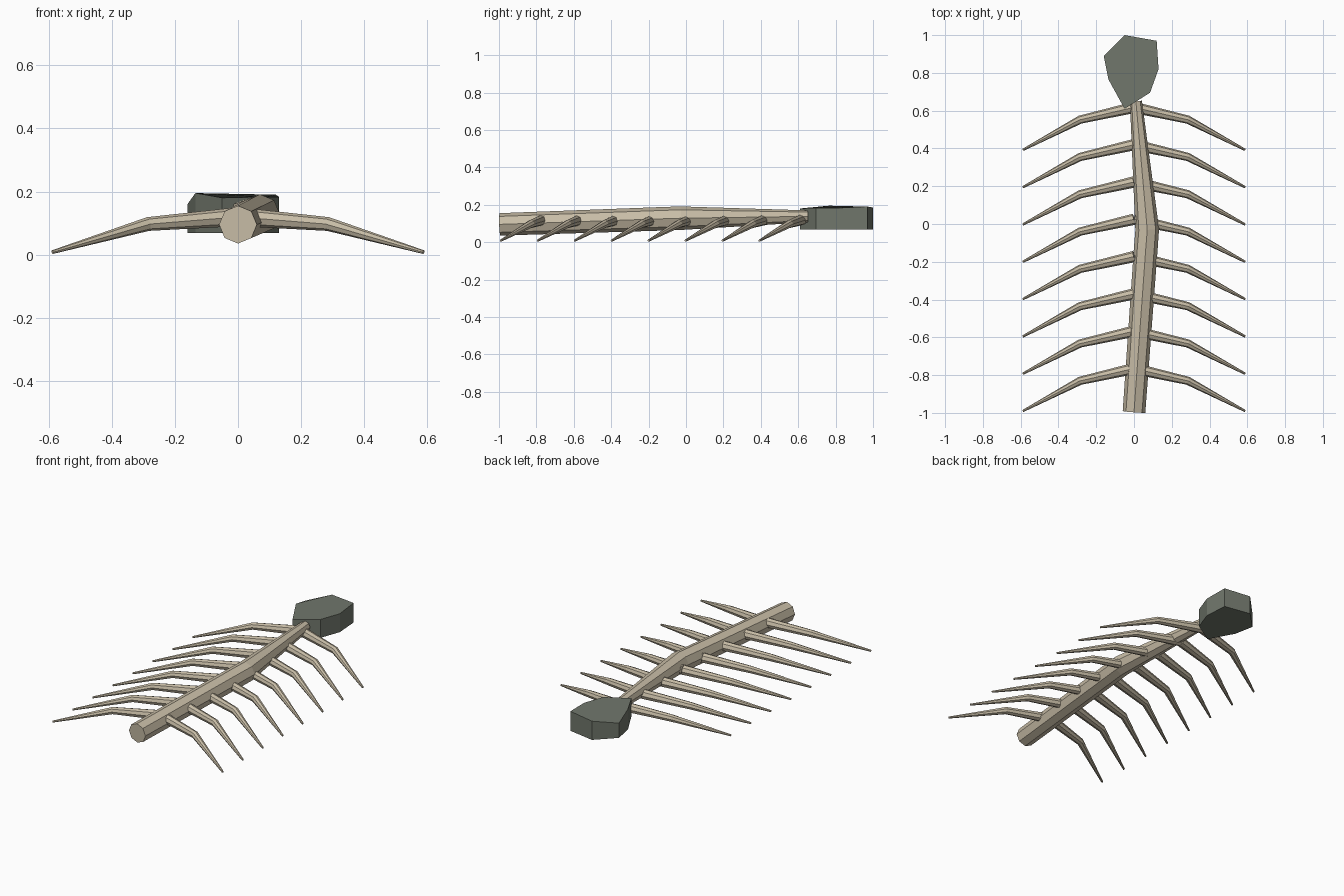
import bpy, bmesh, math
from mathutils import Vector

if "Cube" in bpy.data.objects:
    bpy.data.objects.remove(bpy.data.objects["Cube"])


def material(name, rgb):
    m = bpy.data.materials.new(name)
    m.diffuse_color = (*rgb, 1)
    m.use_nodes = True
    m.node_tree.nodes["Principled BSDF"].inputs["Base Color"].default_value = m.diffuse_color
    return m


BONE = material("bone beige", (0.58, 0.51, 0.385))
STONE = material("stone grey", (0.165, 0.185, 0.15))


def finish(bm, name, mat):
    bmesh.ops.recalc_face_normals(bm, faces=bm.faces)
    me = bpy.data.meshes.new(name)
    bm.to_mesh(me)
    bm.free()
    me.materials.append(mat)
    ob = bpy.data.objects.new(name, me)
    bpy.context.collection.objects.link(ob)
    return ob


def tube(name, path, radii, mat, sides=8):
    """Tapered tube with flat ends along a short path."""
    bm = bmesh.new()
    pts = [Vector(p) for p in path]
    rings = []
    for i, (p, r) in enumerate(zip(pts, radii)):
        d = (pts[min(i + 1, len(pts) - 1)] - pts[max(i - 1, 0)]).normalized()
        u = d.cross(Vector((0, 0, 1))).normalized()
        v = u.cross(d)
        angles = [2 * math.pi * k / sides for k in range(sides)]
        rings.append([bm.verts.new(p + r * (math.cos(a) * u + math.sin(a) * v))
                      for a in angles])
    for a, b in zip(rings, rings[1:]):
        for k in range(sides):
            n = (k + 1) % sides
            bm.faces.new((a[k], a[n], b[n], b[k]))
    bm.faces.new(rings[0])
    bm.faces.new(rings[-1])
    return finish(bm, name, mat)


# Bent spine shaft, thinner toward the head
tube("spine",
     [(0, -0.995, 0.095), (0.063, -0.12, 0.125), (0.07, -0.03, 0.128), (0.01, 0.65, 0.138)],
     [0.06, 0.063, 0.063, 0.032], BONE)

# Eight pairs of swept-back ribs
for i in range(8):
    y = -0.99 + 0.1975 * i
    for side, label in ((-1, "left"), (1, "right")):
        tube(f"rib_{label}_{i + 1}",
             [(0, y + 0.225, 0.12), (side * 0.285, y + 0.16, 0.097), (side * 0.588, y, 0.008)],
             [0.03, 0.022, 0.006], BONE)

# Chipped stone head: irregular outline with slightly uneven top (x, y, top z)
outline = [(-0.16, 0.89, 0.16), (-0.05, 1.0, 0.185), (0.12, 0.97, 0.19), (0.13, 0.82, 0.183),
           (0.085, 0.695, 0.183), (-0.05, 0.61, 0.18), (-0.135, 0.765, 0.195)]
bm = bmesh.new()
low = [bm.verts.new((x, y, 0.068)) for x, y, z in outline]
top = [bm.verts.new(p) for p in outline]
bm.faces.new(low)
bm.faces.new(top)
for k in range(len(outline)):
    n = (k + 1) % len(outline)
    bm.faces.new((low[k], low[n], top[n], top[k]))
finish(bm, "stone_head", STONE)
